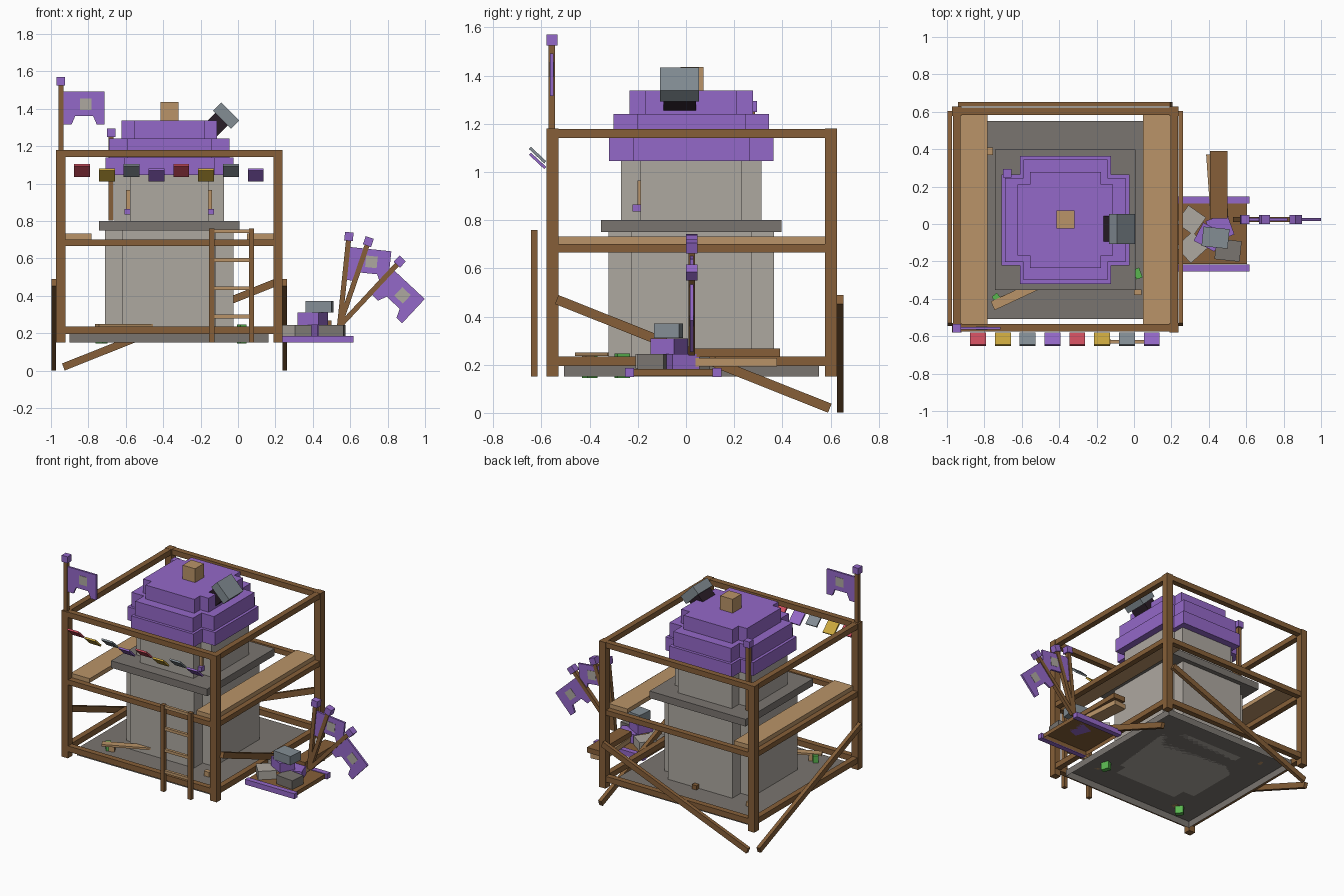
import bpy, bmesh, math
from mathutils import Matrix, Vector

if "Cube" in bpy.data.objects:
    bpy.data.objects.remove(bpy.data.objects["Cube"])


def mat(name, hexcol):
    m = bpy.data.materials.new(name)
    c = [int(hexcol[i:i + 2], 16) / 255 for i in (0, 2, 4)]
    m.diffuse_color = [(v / 12.92 if v < 0.04045 else ((v + 0.055) / 1.055) ** 2.4) for v in c] + [1]
    m.use_nodes = True
    m.node_tree.nodes["Principled BSDF"].inputs["Base Color"].default_value = m.diffuse_color
    return m


PURPLE, BROWN, TAN = mat("purple", "9468C8"), mat("brown wood", "865F38"), mat("tan wood", "BA9468")
STONE, SLAB, STEEL = mat("light stone", "AEA8A0"), mat("dark stone", "7A7570"), mat("steel grey", "838D94")
DARK, RED = mat("dark", "2A1E28"), mat("red", "CD4E5E")
YELLOW, GREEN = mat("yellow", "CBA83E"), mat("green", "5AB650")


def finish(name, bm, m, M=Matrix()):
    bmesh.ops.recalc_face_normals(bm, faces=bm.faces)
    me = bpy.data.meshes.new(name)
    bm.to_mesh(me)
    bm.free()
    me.materials.append(m)
    ob = bpy.data.objects.new(name, me)
    ob.matrix_world = M
    bpy.context.collection.objects.link(ob)
    return ob


def box(name, c, s, m, axis='Z', deg=0, parent=Matrix(), hollow=False):
    bm = bmesh.new()
    bmesh.ops.create_cube(bm, size=1, matrix=Matrix.Diagonal((*s, 1)))
    if hollow:  # open underside
        bmesh.ops.delete(bm, geom=[f for f in bm.faces if f.calc_center_median().z < -s[2] * 0.4],
                         context='FACES_ONLY')
    return finish(name, bm, m, parent @ Matrix.Translation(c) @ Matrix.Rotation(math.radians(deg), 4, axis))


def span(name, x, y, z, m, hollow=False):
    r = (x, y, z)
    return box(name, [(a + b) / 2 for a, b in r], [b - a for a, b in r], m, hollow=hollow)


def prism(name, pts, depth, m, M=Matrix()):
    bm = bmesh.new()
    f = bm.faces.new([bm.verts.new(p) for p in pts])
    r = bmesh.ops.extrude_face_region(bm, geom=[f])
    bmesh.ops.translate(bm, vec=depth, verts=[v for v in r['geom'] if isinstance(v, bmesh.types.BMVert)])
    return finish(name, bm, m, M)


CX, CY = -0.367, 0.022


def cross(name, w, n, z0, z1, m):
    # plus-shaped storey: arm reach w, notch at n
    q = [(w, -n), (w, n), (n, n)]
    pts = []
    for k in range(4):
        for x, y in q:
            for _ in range(k):
                x, y = -y, x
            pts.append((CX + x, CY + y, z0))
    prism(name, pts, (0, 0, z1 - z0), m)


# Stone tower and roof
span("base_slab", (-0.90, 0.162), (-0.507, 0.552), (0.15, 0.198), SLAB, hollow=True)
cross("lower_tower", 0.343, 0.25, 0.198, 0.75, STONE)
span("middle_slab", (-0.743, 0.007), (-0.353, 0.397), (0.75, 0.80), SLAB)
cross("upper_tower", 0.292, 0.21, 0.80, 1.046, STONE)
cross("roof_lower", 0.342, 0.243, 1.046, 1.14, PURPLE)
cross("roof_middle", 0.322, 0.225, 1.14, 1.24, PURPLE)
cross("roof_top", 0.256, 0.19, 1.24, 1.338, PURPLE)
box("roof_chimney", (CX, 0.025, 1.382), (0.097, 0.097, 0.107), TAN)
box("spout_neck", (-0.114, -0.025, 1.319), (0.095, 0.135, 0.09), DARK, 'Y', 45)
box("spout_head", (-0.064, -0.027, 1.363), (0.135, 0.16, 0.062), STEEL, 'Y', 45)

# Wall torches in the front notches
for x, d in ((-0.588, -1), (-0.148, 1)):
    box("torch_stick", (x, -0.195, 0.915), (0.02, 0.014, 0.10), TAN)
    box("torch_holder", (x + d * 0.002, -0.205, 0.85), (0.034, 0.034, 0.03), PURPLE)

# Timber scaffold
X, Y = (-0.947, 0.214), (-0.555, 0.602)
for x in X:
    for y in Y:
        box("post", (x, y, 0.665), (0.05, 0.05, 1.03), BROWN)
for z, h in ((0.215, 0.04), (0.684, 0.036), (1.16, 0.038)):
    for y in Y:
        box("rail_across", (-0.367, y, z), (1.12, 0.04, h), BROWN)
    for x in X:
        box("rail_along", (x, 0.023, z), (0.04, 1.11, h), BROWN)
for x0 in (-0.93, 0.049):
    span("walkway_plank", (x0, x0 + 0.147), (-0.535, 0.582), (0.702, 0.732), TAN)

# Diagonal braces
for x in (-0.985, 0.25):
    box("side_brace", (x, 0.03, 0.245), (0.026, 1.22, 0.04), BROWN, 'X', -21.7)
box("back_brace", (-0.367, 0.640, 0.245), (1.22, 0.026, 0.04), BROWN, 'Y', -21.7)

# Ladder
for x in (-0.14, 0.072):
    box("ladder_side", (x, -0.63, 0.455), (0.028, 0.028, 0.61), BROWN)
for z in (0.29, 0.44, 0.592, 0.745):
    box("ladder_rung", (-0.034, -0.63, z), (0.19, 0.02, 0.02), TAN)


# Banner poles: origin at the pole tip, hanging down, flag to +x
def banner(tip, deg, length, flag=True):
    M = Matrix.Translation(tip) @ Matrix.Rotation(math.radians(deg), 4, 'Y')
    box("banner_pole", (0, 0, -length / 2), (0.027, 0.027, length), BROWN, parent=M)
    box("banner_cap", (0, 0, 0), (0.046, 0.046, 0.046), PURPLE, parent=M)
    if flag:
        pts = [(0.013, -0.055), (0.234, -0.055), (0.234, -0.232), (0.192, -0.232),
               (0.172, -0.185), (0.077, -0.185), (0.057, -0.232), (0.013, -0.232)]
        prism("banner_cloth", [(a, -0.007, b) for a, b in pts], (0, 0.014, 0), PURPLE, M)
        box("banner_emblem", (0.134, 0, -0.122), (0.062, 0.018, 0.062), STONE, parent=M)


banner((-0.947, -0.557, 1.547), 0, 0.38)
banner((-0.678, 0.272, 1.272), 0, 0.47, False)
banner((0.593, 0.024, 0.717), 6, 0.48)
banner((0.697, 0.024, 0.69), 19, 0.47, False)
banner((0.865, 0.024, 0.583), 43, 0.46)

# Bunting
for i in range(8):
    box("bunting_flag", (-0.834 + i * 0.1327, -0.616, 1.070 - 0.024 * (i % 2)), (0.085, 0.087, 0.012),
        (RED, YELLOW, STEEL, PURPLE)[i % 4], 'X', -43)

# Side platform with supplies
span("platform_board", (0.235, 0.603), (-0.215, 0.112), (0.153, 0.182), BROWN, hollow=True)
for y in (-0.235, 0.128):
    box("platform_trim", (0.425, y, 0.168), (0.385, 0.037, 0.037), PURPLE)
box("crate_stone_a", (0.305, 0.02, 0.214), (0.115, 0.115, 0.062), STONE, 'Z', 55)
box("crate_stone_b", (0.308, -0.125, 0.214), (0.12, 0.12, 0.06), STONE, 'Z', 42)
box("crate_dark", (0.503, -0.14, 0.214), (0.135, 0.11, 0.062), SLAB, 'Z', -6)
box("crate_purple_low", (0.46, -0.02, 0.213), (0.12, 0.12, 0.062), PURPLE, 'Z', 20)
box("crate_purple_high", (0.40, -0.07, 0.277), (0.125, 0.11, 0.065), PURPLE, 'Z', -28)
box("crate_steel", (0.436, -0.073, 0.341), (0.14, 0.105, 0.062), STEEL, 'Z', -6)
box("loose_plank_low", (0.445, 0.205, 0.21), (0.095, 0.34, 0.035), TAN, 'Z', 4)
box("loose_plank_high", (0.453, 0.21, 0.25), (0.095, 0.36, 0.036), BROWN)

# Debris and weeds on the base slab
box("fallen_plank", (-0.61, -0.37, 0.243), (0.32, 0.05, 0.014), TAN, 'Z', 25)
box("fallen_plank_stub", (-0.70, -0.405, 0.217), (0.04, 0.04, 0.04), TAN, 'Z', 25)
box("wood_chip_front", (0.02, -0.365, 0.215), (0.04, 0.03, 0.034), TAN)
box("wood_chip_side", (-0.77, 0.39, 0.213), (0.03, 0.04, 0.03), TAN)
box("wood_chip_back", (-0.34, 0.378, 0.213), (0.036, 0.034, 0.03), BROWN)
for x, y, r in ((0.02, -0.265, 20), (-0.73, -0.40, 40)):
    box("weed_leaf", (x, y, 0.195), (0.035, 0.055, 0.102), GREEN, 'Z', r)
